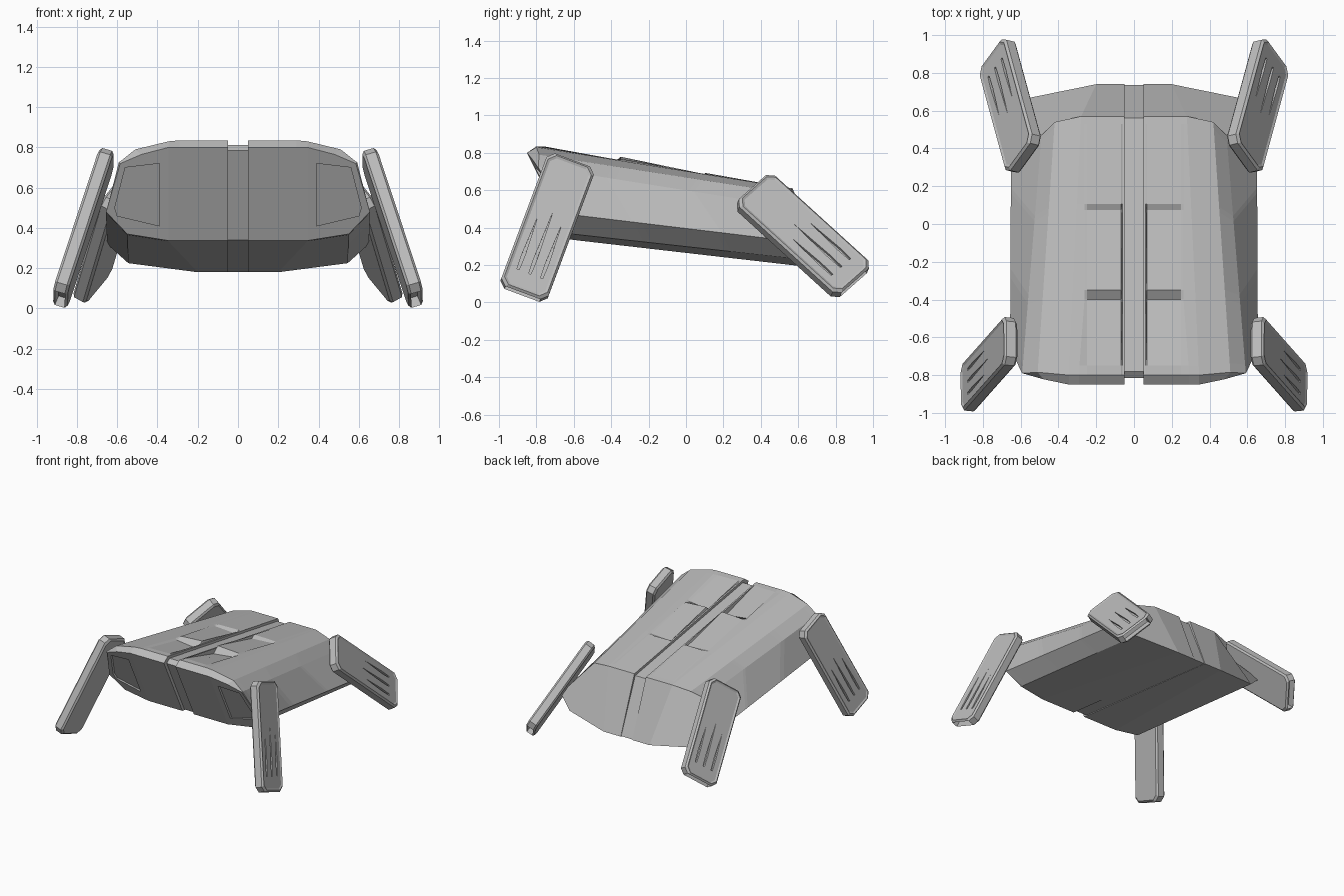
import bpy, bmesh
from mathutils import Vector as V

if "Cube" in bpy.data.objects:
    bpy.data.objects.remove(bpy.data.objects["Cube"])

grey = bpy.data.materials.new("plain grey")
grey.diffuse_color = (0.5, 0.5, 0.5, 1)
grey.use_nodes = True
grey.node_tree.nodes["Principled BSDF"].inputs["Base Color"].default_value = grey.diffuse_color


def make(name, bm, cutters=(), mirror=False, helper=False):
    bmesh.ops.recalc_face_normals(bm, faces=bm.faces)
    me = bpy.data.meshes.new(name)
    bm.to_mesh(me)
    bm.free()
    me.materials.append(grey)
    ob = bpy.data.objects.new(name, me)
    bpy.context.collection.objects.link(ob)
    for c in cutters:
        m = ob.modifiers.new("cut", 'BOOLEAN')
        m.operation, m.solver, m.object = 'DIFFERENCE', 'EXACT', c
    if mirror:
        ob.modifiers.new("mirror", 'MIRROR')
    if helper:
        ob.hide_render = True
        ob.hide_viewport = True
    return ob


def loft(rings, caps=None):
    """Skin a list of closed rings; caps lists the index groups of the end faces."""
    bm = bmesh.new()
    vs = [[bm.verts.new(p) for p in r] for r in rings]
    n = len(rings[0])
    for a, b in zip(vs, vs[1:]):
        for i in range(n):
            j = (i + 1) % n
            bm.faces.new((a[i], a[j], b[j], b[i]))
    for end in (vs[0], vs[-1]):
        for g in caps or [range(n)]:
            bm.faces.new([end[i] for i in g])
    bmesh.ops.recalc_face_normals(bm, faces=bm.faces)
    return bm


# ---- body half: cross-section runs from inner top round the side to inner bottom
def front_y(x, z):
    return -0.85 - 0.497 * (z - 0.8) + 0.08 * max(0, x - 0.345)


nose_xz = [(.05, .80), (.062, .80), (.068, .80), (.25, .80), (.29, .80), (.345, .80),
           (.48, .765), (.585, .72), (.655, .48), (.55, .37), (.345, .337), (.05, .337)]
nose = [V((x, front_y(x, z), z)) for x, z in nose_xz]
first = [V(p) for p in [(.05, -.80, .835), (.062, -.80, .835), (.068, -.80, .835),
         (.25, -.80, .835), (.29, -.80, .835), (.345, -.80, .83), (.51, -.785, .79),
         (.592, -.79, .725), (.656, -.66, .475), (.55, -.60, .365), (.345, -.59, .333),
         (.05, -.59, .333)]]
tail = [V(p) for p in [(.05, .57, .61), (.062, .57, .61), (.068, .57, .61), (.25, .57, .61),
        (.265, .57, .61), (.28, .57, .61), (.42, .54, .585), (.49, .47, .525),
        (.65, .63, .32), (.545, .67, .225), (.2, .74, .18), (.05, .74, .18)]]

rings = [nose, first]
# overlapping back scales: y position and height of the scale surface
for y, d in [(-.75, .006), (-.40, -.035), (-.35, .018), (.075, -.018), (.105, .006), (.53, .0)]:
    t = (y + .80) / 1.37
    r = [a.lerp(b, t) for a, b in zip(first, tail)]
    r[2].z += d
    r[3].z += d * .4
    if y < 0.2 and y > -.5:
        r[3].x, r[4].x = .25, .262
    rings.append(r)
rings.append(tail)

# recessed lamp panel on the nose
panel = [(.39, .72), (.56, .70), (.612, .50), (.60, .46), (.39, .41)]
panel_cut = make("panel_cutter", loft([[(x, front_y(x, z) + o, z) for x, z in panel]
                                       for o in (-.05, .018)]), helper=True)
caps = [[0, 1, 2, 3, 4, 5, 10, 11], [5, 6, 7, 8, 9, 10]]
make("body_shell", loft(rings, caps), [panel_cut], mirror=True)

# ---- spine strip between the two shells
spine = [(-.815, .785), (-.78, .812), (.56, .592), (.735, .182), (-.595, .339)]
make("centre_spine", loft([[(x, y, z) for y, z in spine] for x in (-.052, .052)]))


# ---- legs: chamfered slabs with three slits and a hollow foot
def leg(name, top, foot, across, W, T=0.075):
    top, foot = V(top), V(foot)
    a = (foot - top).normalized()
    w = V(across)
    w = (w - a * w.dot(a)).normalized()
    n = w.cross(a)
    if n.x < 0:
        n.negate()
    c, L = (top + foot) / 2, (foot - top).length

    def at(u, v, h):
        return c + w * u + a * v + n * h

    def outline(h, inset):
        p, q, k = W / 2 - inset, L / 2 - inset, .035
        pts = [(p - k, q), (p, q - k), (p, -q + k), (p - k, -q),
               (-p + k, -q), (-p, -q + k), (-p, q - k), (-p + k, q)]
        return [at(u, v, h) for u, v in pts]

    h = T / 2
    bm = loft([outline(-h, .012), outline(-h + .012, 0), outline(h - .012, 0), outline(h, .012)])
    bm.normal_update()
    outer = max(bm.faces, key=lambda f: f.normal.dot(n))
    sole = max(bm.faces, key=lambda f: f.normal.dot(a))
    bmesh.ops.inset_region(bm, faces=[outer], thickness=.014, depth=-.006)
    bmesh.ops.inset_region(bm, faces=[sole], thickness=.006, depth=-.05)

    cutters = []
    for i in (-1, 0, 1):
        u, v0, v1 = i * W * .25, L * (-.1 if i == 0 else -.03), L * .36
        shape = [(u, v0), (u + .009, v1 - .09), (u + .006, v1), (u - .006, v1), (u - .009, v1 - .09)]
        cutters.append(make(name + "_slit_cutter", loft(
            [[at(x, y, k) for x, y in shape] for k in (h - .022, h + .02)]), helper=True))
    make(name, bm, cutters, mirror=True)


leg("front_legs", (.65, -.61, .755), (.885, -.875, .045), (0, .94, -.33), .27)
leg("rear_legs", (.58, .35, .605), (.73, .90, .105), (-.14, .19, .17), .29)
